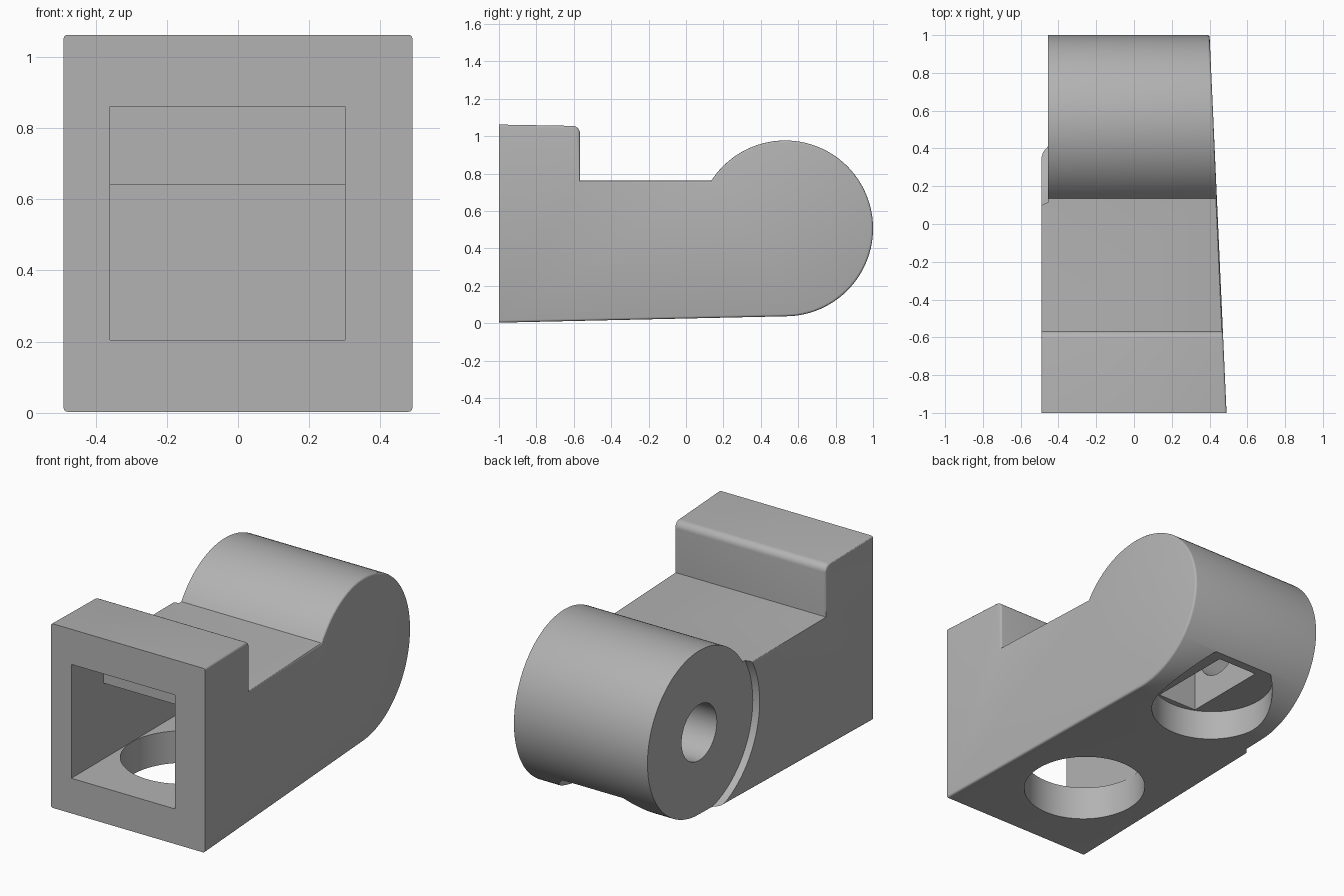
import bpy
import bmesh
import math
from mathutils import Matrix, Vector

if "Cube" in bpy.data.objects:
    bpy.data.objects.remove(bpy.data.objects["Cube"], do_unlink=True)

PIVOT_Y, PIVOT_Z, BARREL_R = 0.53, 0.507, 0.47
LEFT_X, RIGHT_X = -0.49, 0.49

grey = bpy.data.materials.new("plain grey")
grey.use_nodes = True
colour = (0.45, 0.45, 0.45, 1)
grey.diffuse_color = colour
grey.node_tree.nodes["Principled BSDF"].inputs["Base Color"].default_value = colour


def make_object(name, bm):
    bmesh.ops.recalc_face_normals(bm, faces=bm.faces)
    mesh = bpy.data.meshes.new(name)
    bm.to_mesh(mesh)
    bm.free()
    mesh.materials.append(grey)
    obj = bpy.data.objects.new(name, mesh)
    bpy.context.collection.objects.link(obj)
    return obj


def arc(cy, cz, radius, start, end, steps):
    angles = [math.radians(start + (end - start) * i / steps) for i in range(steps + 1)]
    return [(cy + radius * math.cos(a), cz + radius * math.sin(a)) for a in angles]


def box_cutter(name, low, high):
    bm = bmesh.new()
    bmesh.ops.create_cube(bm, size=1)
    low, high = Vector(low), Vector(high)
    bmesh.ops.scale(bm, vec=high - low, verts=bm.verts)
    bmesh.ops.translate(bm, vec=(low + high) / 2, verts=bm.verts)
    return make_object(name, bm)


def round_cutter(name, start, end, r_start, r_end):
    bm = bmesh.new()
    start, end = Vector(start), Vector(end)
    axis = end - start
    turn = Vector((0, 0, 1)).rotation_difference(axis).to_matrix().to_4x4()
    bmesh.ops.create_cone(bm, cap_ends=True, segments=96, radius1=r_start, radius2=r_end,
                          depth=axis.length,
                          matrix=Matrix.Translation((start + end) / 2) @ turn)
    return make_object(name, bm)


# Side profile: sloped base, barrel, flat saddle and rounded front block
saddle_z = 0.762
saddle_angle = 180 - math.degrees(math.asin((saddle_z - PIVOT_Z) / BARREL_R))
profile = [(-1, 0.003)]
profile += arc(PIVOT_Y, PIVOT_Z, BARREL_R, -90, saddle_angle, 80)
profile += [(-0.567, saddle_z)]
profile += arc(-0.607, 1.015, 0.04, 0, 90, 8)
profile += [(-1, 1.062)]

bm = bmesh.new()
left = [bm.verts.new((LEFT_X, y, z)) for y, z in profile]
right = [bm.verts.new((RIGHT_X - 0.045 * (y + 1), y, z)) for y, z in profile]
caps = [bm.faces.new(left), bm.faces.new(right[::-1])]
count = len(profile)
for i in range(count):
    j = (i + 1) % count
    bm.faces.new((left[j], left[i], right[i], right[j]))
bmesh.ops.recalc_face_normals(bm, faces=bm.faces)

# Soften both side outlines but keep the front face edges crisp
outline = [e for f in caps for e in f.edges if max(v.co.y for v in e.verts) > -0.99]
bmesh.ops.bevel(bm, geom=outline, offset=0.012, segments=3, profile=0.5, affect='EDGES')
body = make_object("bracket_body", bm)

# Square socket, bores, pivot slot, pivot hole and side relief around the barrel
HOLE_X = -0.03
cutters = [
    box_cutter("socket_mouth", (-0.36, -1.1, 0.205), (0.30, -0.71, 0.86)),
    box_cutter("socket_tunnel", (-0.36, -1.05, 0.205), (0.30, 0.08, 0.642)),
    round_cutter("front_bore", (HOLE_X, -0.455, -0.2), (HOLE_X, -0.455, 0.3), 0.328, 0.328),
    round_cutter("rear_bore", (HOLE_X, 0.625, -0.2), (HOLE_X, 0.625, 0.205), 0.328, 0.328),
    box_cutter("pivot_slot", (-0.156, 0.33, 0.15), (0.096, 0.84, 0.73)),
    round_cutter("pivot_hole", (-0.6, PIVOT_Y, PIVOT_Z), (-0.05, PIVOT_Y, PIVOT_Z), 0.16, 0.16),
    round_cutter("side_relief", (-0.505, PIVOT_Y, PIVOT_Z), (-0.455, PIVOT_Y, PIVOT_Z),
                 0.505, 0.487),
]

bpy.ops.object.select_all(action='DESELECT')
bpy.context.view_layer.objects.active = body
body.select_set(True)
for cutter in cutters:
    cutter.hide_render = True
    cut = body.modifiers.new(cutter.name, 'BOOLEAN')
    cut.operation = 'DIFFERENCE'
    cut.solver = 'EXACT'
    cut.object = cutter
    bpy.ops.object.modifier_apply(modifier=cut.name)
    bpy.data.objects.remove(cutter, do_unlink=True)

bpy.ops.object.shade_smooth_by_angle(angle=math.radians(30))
